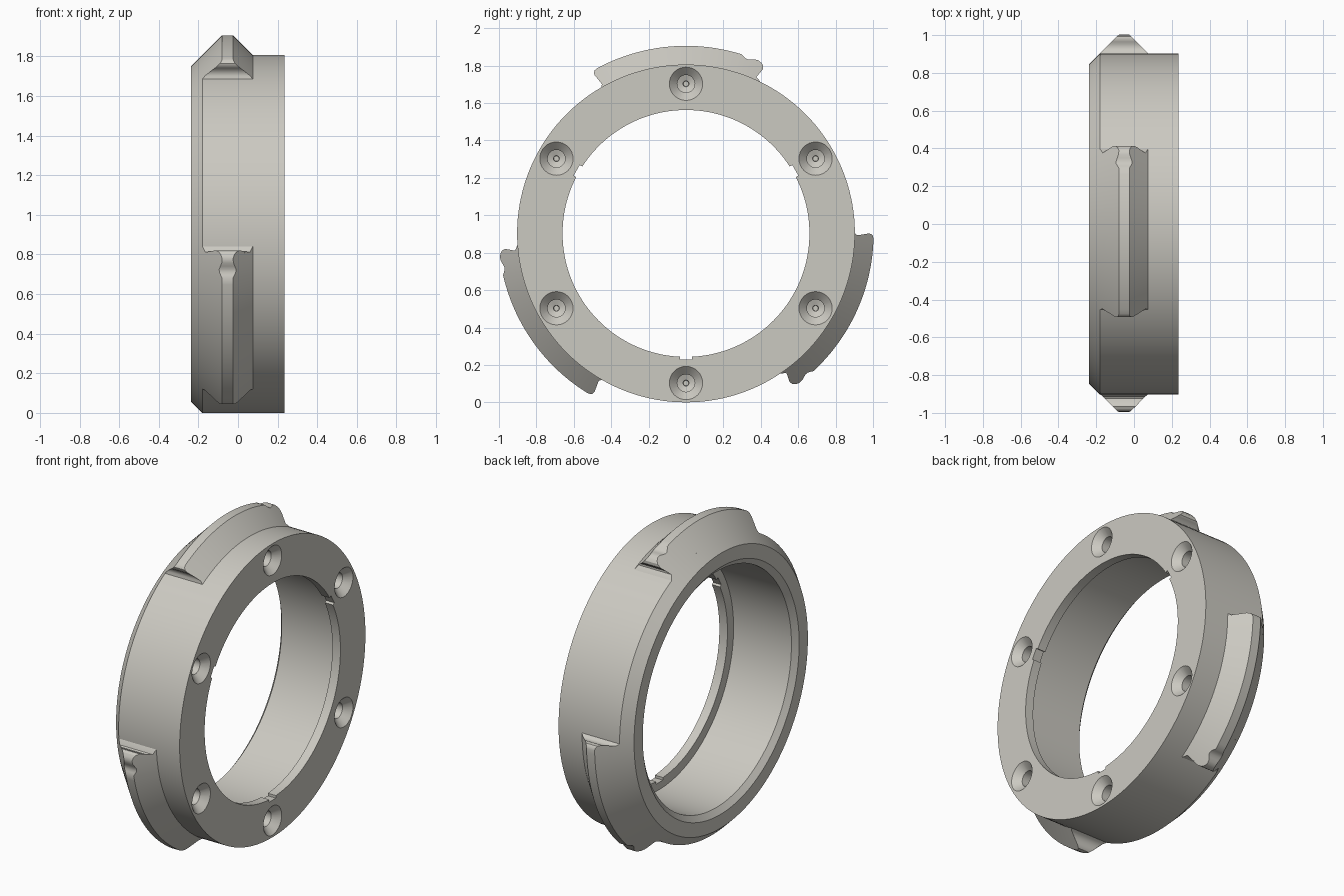
import bpy, bmesh, math
from mathutils import Matrix, Vector

if "Cube" in bpy.data.objects:
    bpy.data.objects.remove(bpy.data.objects["Cube"])

R = 0.903            # outer radius of the ring, also the height of its axis
TOP = 1.003          # outer radius of the lugs
metal = bpy.data.materials.new("warm_grey_metal")
metal.diffuse_color = (0.60, 0.585, 0.535, 1)
metal.use_nodes = True
metal.node_tree.nodes["Principled BSDF"].inputs["Base Color"].default_value = metal.diffuse_color


def finish(name, bm, loc=(0, 0, R)):
    bmesh.ops.remove_doubles(bm, verts=bm.verts, dist=1e-5)
    bmesh.ops.recalc_face_normals(bm, faces=bm.faces)
    me = bpy.data.meshes.new(name)
    bm.to_mesh(me)
    bm.free()
    me.materials.append(metal)
    ob = bpy.data.objects.new(name, me)
    ob.location = loc
    bpy.context.collection.objects.link(ob)
    return ob


def smooth(ob, angle=25):
    bpy.ops.object.select_all(action='DESELECT')
    ob.select_set(True)
    bpy.context.view_layer.objects.active = ob
    bpy.ops.object.shade_smooth_by_angle(angle=math.radians(angle))


def revolve(bm, profile, steps, closed, offset=(0, 0, 0)):
    """Turn (x, radius) points about the x axis."""
    rings = []
    for i in range(steps):
        a = 2 * math.pi * i / steps
        rings.append([bm.verts.new(Vector((x, r * math.cos(a), r * math.sin(a))) + Vector(offset))
                      for x, r in profile])
    n = len(profile)
    for i in range(steps):
        p, q = rings[i], rings[(i + 1) % steps]
        for j in range(n if closed else n - 1):
            k = (j + 1) % n
            bm.faces.new((p[j], p[k], q[k], q[j]))


# Ring body: chamfered outer edge, wide bore, narrow lip on the +x side
bm = bmesh.new()
revolve(bm, [(0.235, 0.66), (0.235, R), (-0.18, R), (-0.232, 0.851), (-0.238, 0.845),
             (-0.238, 0.76), (-0.21, 0.725), (0.18, 0.72), (0.18, 0.66)], 144, True)
ring = finish("ring_body", bm)

# Cutters: six countersunk blind holes and three lip notches
bm = bmesh.new()
for i in range(6):
    a = math.radians(90 + 60 * i)
    revolve(bm, [(0.245, 0), (0.245, 0.099), (0.193, 0.047), (0.13, 0.047),
                 (0.118, 0.016), (0.10, 0.014), (0.10, 0)], 32, False,
            (0, 0.8 * math.cos(a), 0.8 * math.sin(a)))
for deg in (-90, 30, 150):
    m = (Matrix.Rotation(math.radians(deg), 4, 'X')
         @ Matrix.Translation((0.21, 0.6375, 0)) @ Matrix.Diagonal((0.08, 0.075, 0.065, 1)))
    bmesh.ops.create_cube(bm, size=1, matrix=m)
cutter = finish("hole_cutter", bm)
cutter.hide_render = True
mod = ring.modifiers.new("holes", 'BOOLEAN')
mod.operation, mod.solver, mod.object = 'DIFFERENCE', 'EXACT', cutter
bpy.context.view_layer.objects.active = ring
bpy.ops.object.modifier_apply(modifier=mod.name)
bpy.data.objects.remove(cutter)
smooth(ring)

# Lug outline as (angle, radius): hooked end with a groove, long arc, rounded end
outline = [(63.7, 0.90), (64.6, 0.909), (65.8, 0.918), (66.1, 0.928), (65.8, 0.943), (65.1, 0.957),
           (64.9, 0.970), (65.3, 0.987), (66.1, 0.997), (67.2, TOP), (68.4, 1.001),
           (69.4, 0.994), (70.4, 0.988), (71.2, 0.989), (72.0, 0.995), (72.8, TOP)]
outline += [(72.8 + 2 * i, TOP) for i in range(1, 23)]
outline += [(118.3, TOP), (119.2, 1.0), (119.8, 0.992), (120.0, 0.978), (119.8, 0.965),
            (119.4, 0.952), (119.2, 0.935), (119.4, 0.916), (120.2, 0.90)]


def lug_point(bm, deg, r, side):
    # Both flanks slope at 45 degrees
    x = -0.18 + (r - R) if side < 0 else 0.075 - (r - R)
    a = math.radians(deg)
    return bm.verts.new((x, r * math.cos(a), r * math.sin(a)))


# Three lugs spaced evenly around the ring
for n, name in enumerate(("top_lug", "left_lug", "right_lug")):
    bm = bmesh.new()
    cols = []
    for deg, r in outline:
        foot = min(max(deg, 66.1), 119.2)
        d = 120 * n
        cols.append([lug_point(bm, foot + d, 0.90, -1), lug_point(bm, deg + d, r, -1),
                     lug_point(bm, deg + d, r, 1), lug_point(bm, foot + d, 0.90, 1)])
    for p, q in zip(cols, cols[1:]):
        for j in range(4):
            k = (j + 1) % 4
            bm.faces.new((p[j], p[k], q[k], q[j]))
    for c in (cols[0], cols[-1]):
        bm.faces.new(c)
    smooth(finish(name, bm), 32)
